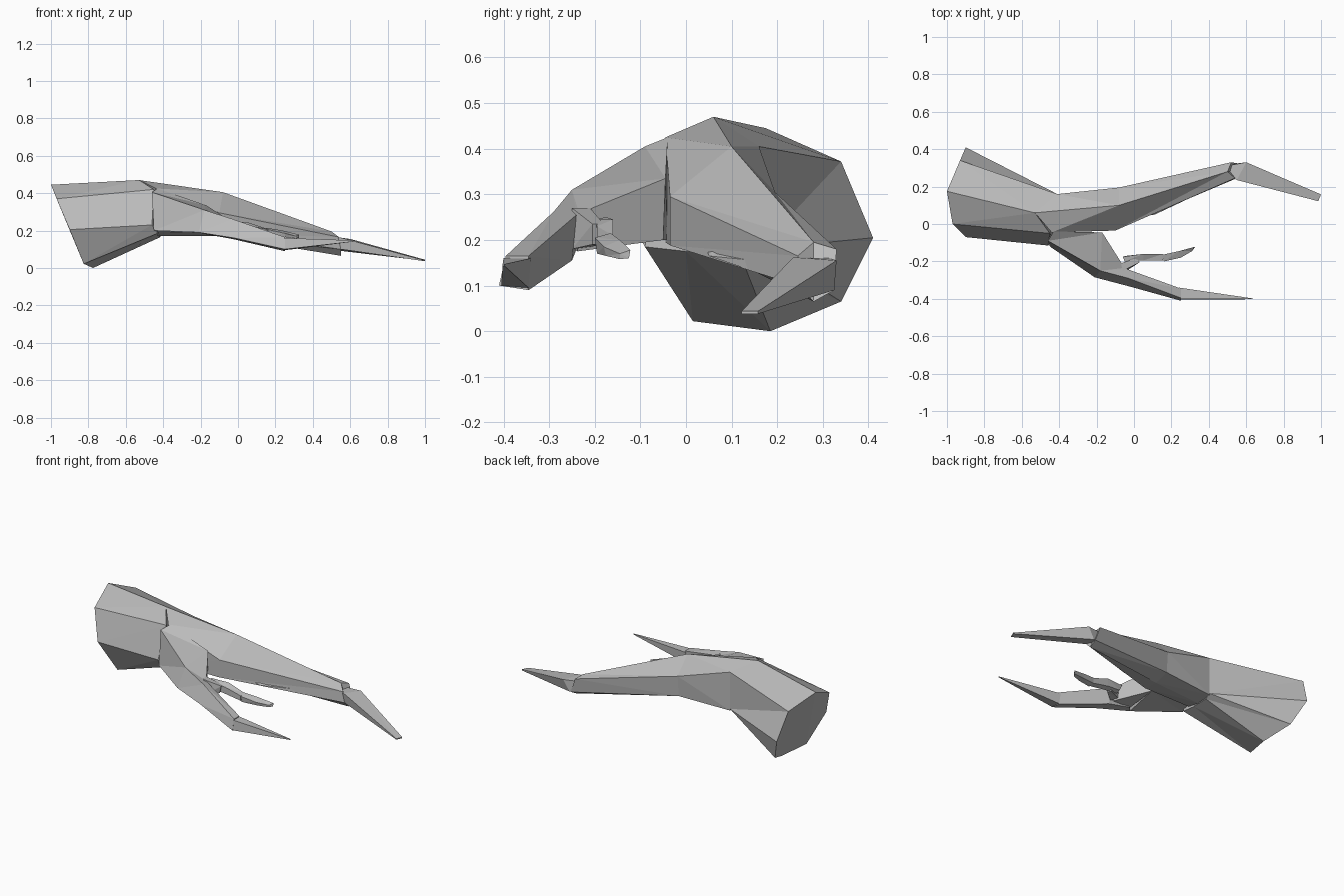
import bpy, bmesh

# One flat grey skin colour
skin = bpy.data.materials.new("grey_skin")
skin.diffuse_color = (0.5, 0.5, 0.5, 1)


def loft(name, *rings):
    """Join equal-sized rings of points with flat faces and cap both ends."""
    bm = bmesh.new()
    loops = [[bm.verts.new(p) for p in ring] for ring in rings]
    n = len(loops[0])
    for a, b in zip(loops, loops[1:]):
        for i in range(n):
            j = (i + 1) % n
            bm.faces.new((a[i], a[j], b[j], b[i]))
    bm.faces.new(loops[0][::-1])
    bm.faces.new(loops[-1])
    bmesh.ops.triangulate(bm, faces=bm.faces[:])
    bmesh.ops.recalc_face_normals(bm, faces=bm.faces[:])
    mesh = bpy.data.meshes.new(name)
    bm.to_mesh(mesh)
    bm.free()
    mesh.materials.append(skin)
    obj = bpy.data.objects.new(name, mesh)
    bpy.context.collection.objects.link(obj)
    return obj


# Flared eight-sided wrist with a slanted cut end
loft("wrist",
     [(-1, .175, .445), (-.93, .34, .372), (-.9, .41, .205), (-.84, .34, .065),
      (-.775, .185, 0), (-.825, .015, .022), (-.9, -.07, .205), (-.97, 0, .37)],
     [(-.53, .06, .47), (-.41, .16, .405), (-.41, .16, .18), (-.415, .12, .165),
      (-.43, 0, .175), (-.43, -.09, .185), (-.46, -.115, .23), (-.45, -.05, .42)])

# Long main finger: ridge, back top, back bottom, belly, front bottom, front top
loft("main_finger",
     [(-.53, .06, .47), (-.41, .16, .405), (-.41, .16, .17),
      (-.42, .05, .17), (-.43, -.045, .195), (-.44, -.045, .425)],
     [(-.08, .1, .405), (-.08, .195, .305), (-.08, .185, .18),
      (-.1, .07, .172), (-.11, -.035, .188), (-.1, -.035, .295)],
     [(.5, .28, .195), (.52, .33, .18), (.55, .325, .09),
      (.55, .28, .065), (.55, .245, .1), (.54, .245, .165)])

# Main claw, with its knuckle sunk into the finger end
loft("main_claw",
     [(.51, .255, .16), (.52, .315, .16), (.52, .31, .095), (.51, .255, .1)],
     [(.55, .235, .162), (.6, .33, .155), (.56, .325, .09), (.55, .245, .1)],
     [(.985, .122, .044), (1, .158, .044), (1, .158, .038), (.985, .122, .038)])

# Thin fin below the main finger
loft("underside_fin",
     [(.0, .04, .2), (.1, .09, .21), (.11, .05, .165)],
     [(.42, .2, .15), (.45, .25, .15), (.45, .21, .11)])

# Broad web between wrist and side finger, with a slanted inner end
loft("side_web",
     [(-.43, -.04, .425), (-.46, -.09, .405), (-.45, -.12, .2), (-.42, -.04, .2)],
     [(-.17, -.045, .335), (-.18, -.25, .31), (-.21, -.285, .19), (-.17, -.05, .2)])
loft("web_end",
     [(-.17, -.045, .335), (-.18, -.25, .31), (-.05, -.235, .258)],
     [(-.17, -.05, .2), (-.18, -.25, .185), (-.05, -.238, .175)])

# Side finger and claw
loft("side_finger",
     [(-.17, -.2, .3), (-.18, -.25, .31), (-.21, -.285, .19), (-.17, -.24, .18)],
     [(-.04, -.24, .255), (-.03, -.29, .262), (-.02, -.335, .16), (-.03, -.25, .155)],
     [(.25, -.345, .165), (.25, -.395, .165), (.25, -.41, .1), (.25, -.345, .09)])
loft("side_claw",
     [(.24, -.34, .16), (.25, -.4, .16), (.25, -.405, .1), (.25, -.345, .095)],
     [(.635, -.398, .147), (.635, -.402, .147), (.635, -.402, .143), (.635, -.398, .143)])

# Small inner finger in three joints
loft("small_finger_base",
     [(-.07, -.21, .27), (-.06, -.25, .27), (-.04, -.25, .18), (-.06, -.21, .185)],
     [(.02, -.18, .235), (.03, -.205, .235), (.02, -.205, .19), (.01, -.18, .19)])
loft("small_finger_middle",
     [(-.06, -.175, .25), (-.05, -.2, .245), (-.04, -.195, .2), (-.04, -.17, .21)],
     [(.05, -.16, .245), (.05, -.195, .23), (.05, -.195, .19), (.05, -.165, .2)],
     [(.155, -.16, .21), (.155, -.195, .205), (.155, -.195, .175), (.155, -.165, .18)])
loft("small_finger_tip",
     [(.15, -.165, .215), (.16, -.2, .205), (.16, -.195, .17), (.15, -.165, .18)],
     [(.24, -.145, .2), (.25, -.18, .185), (.25, -.175, .165), (.24, -.145, .17)],
     [(.325, -.122, .178), (.31, -.145, .17), (.31, -.145, .158), (.325, -.125, .16)])
